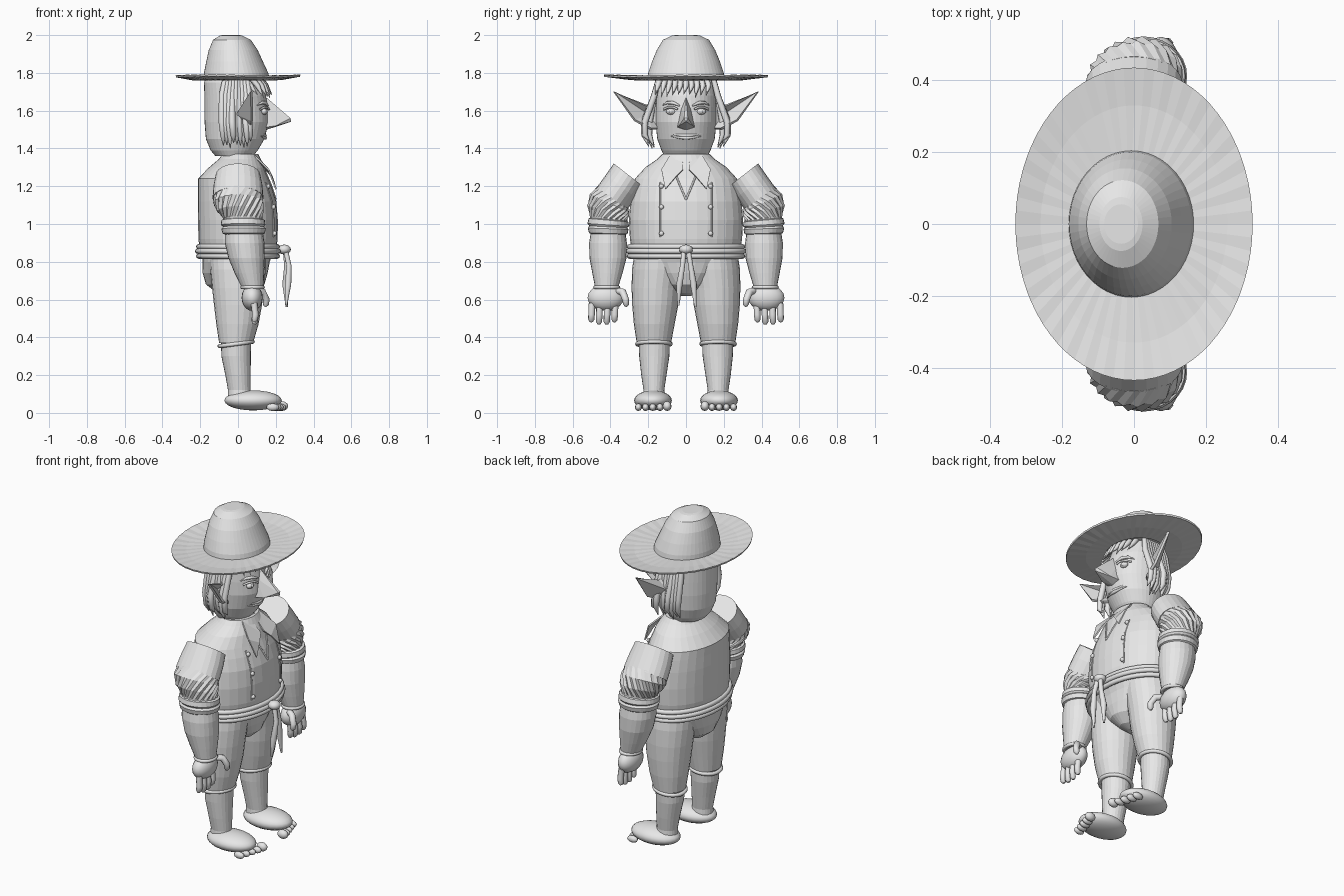
import bpy, bmesh, math, random
from mathutils import Vector, Matrix

random.seed(4)
GREY = bpy.data.materials.new("plain grey")
GREY.diffuse_color = (0.8, 0.8, 0.8, 1)


def finish(ob, mirror=False):
    bpy.context.collection.objects.link(ob)
    ob.data.materials.append(GREY)
    if mirror:
        m = ob.modifiers.new("other side", 'MIRROR')
        m.use_axis = (False, True, False)
        m.use_mirror_merge = False
    return ob


def from_bmesh(name, bm, mirror=False):
    bmesh.ops.recalc_face_normals(bm, faces=bm.faces[:])
    me = bpy.data.meshes.new(name)
    bm.to_mesh(me)
    bm.free()
    return finish(bpy.data.objects.new(name, me), mirror)


def loft(name, rings, segs=32, mirror=False, closed=False):
    """Skin rings of (x, y, z, rx, ry, tilt about x, twist, pleat depth, wave)."""
    bm = bmesh.new()
    loops = []
    for ring in rings:
        x, y, z, rx, ry, tilt, twist, pleat, wave = (list(ring) + [0] * 4)[:9]
        t = math.radians(tilt)
        loop = []
        for i in range(segs):
            a = math.tau * i / segs + twist
            k = 1 - pleat * (i % 2)
            u, v = rx * k * math.cos(a), ry * k * math.sin(a)
            dz = wave * (math.sin(3 * a + 1) + (i % 2) * 0.8)
            loop.append(bm.verts.new((x + u, y + v * math.cos(t), z + v * math.sin(t) + dz)))
        loops.append(loop)
    pairs = list(zip(loops, loops[1:]))
    if closed:
        pairs.append((loops[-1], loops[0]))
    else:
        bm.faces.new(loops[0])
        bm.faces.new(loops[-1])
    for p, q in pairs:
        for i in range(segs):
            j = (i + 1) % segs
            bm.faces.new((p[i], p[j], q[j], q[i]))
    return from_bmesh(name, bm, mirror)


def ball(name, c, r, mirror=False, segs=16):
    bm = bmesh.new()
    bmesh.ops.create_uvsphere(bm, u_segments=segs, v_segments=max(6, segs // 2), radius=1)
    bm.transform(Matrix.Translation(c) @ Matrix.Diagonal((*r, 1)))
    ob = from_bmesh(name, bm, mirror)
    ob.data.shade_smooth()
    return ob


def strand(name, paths, r, mirror=False, cyclic=False):
    """Round tubes; each path is a list of (x, y, z, thickness factor)."""
    cu = bpy.data.curves.new(name, 'CURVE')
    cu.dimensions = '3D'
    cu.bevel_depth = r
    cu.bevel_resolution = 2
    cu.use_fill_caps = True
    for pts in paths:
        sp = cu.splines.new('POLY')
        sp.points.add(len(pts) - 1)
        sp.use_cyclic_u = cyclic
        for p, (x, y, z, k) in zip(sp.points, pts):
            p.co = (x, y, z, 1)
            p.radius = k
    return finish(bpy.data.objects.new(name, cu), mirror)


def hull(name, pts):
    bm = bmesh.new()
    for p in pts:
        bm.verts.new(p)
    bmesh.ops.convex_hull(bm, input=bm.verts[:])
    return from_bmesh(name, bm)


def sheet(name, pts, faces, thick):
    bm = bmesh.new()
    vs = [bm.verts.new(p) for p in pts]
    for f in faces:
        bm.faces.new([vs[i] for i in f])
    ob = from_bmesh(name, bm)
    s = ob.modifiers.new("thickness", 'SOLIDIFY')
    s.thickness = thick
    m = ob.modifiers.new("other side", 'MIRROR')
    m.use_axis = (False, True, False)
    m.use_mirror_merge = False
    return ob


def front_x(rings, y, z):
    """Front surface of an upright loft at height z and side offset y."""
    for a, b in zip(rings, rings[1:]):
        if min(a[2], b[2]) <= z <= max(a[2], b[2]):
            t = (z - a[2]) / (b[2] - a[2])
            cx, rx, ry = (a[i] + (b[i] - a[i]) * t for i in (0, 3, 4))
            return cx + rx * math.sqrt(max(0, 1 - (y / ry) ** 2))
    return 0


# Hat
loft("hat_brim", [(-.005, 0, 1.76, .15, .18), (0, 0, 1.762, .24, .30, 0, 0, 0, .002),
                  (0, 0, 1.778, .328, .432, 0, 0, 0, .002), (0, 0, 1.788, .33, .435, 0, 0, 0, .002),
                  (0, 0, 1.776, .26, .33, 0, 0, 0, .003), (-.005, 0, 1.772, .15, .18)], 72, closed=True)
loft("hat_crown", [(-.007, 0, 1.765, .175, .205), (-.01, 0, 1.80, .17, .20), (-.018, 0, 1.86, .15, .18),
                   (-.025, 0, 1.92, .13, .155), (-.032, 0, 1.975, .10, .122), (-.036, 0, 1.997, .06, .075),
                   (-.036, 0, 2.0, .047, .055)], 48)

# Head and face
HEAD = [(-.02, 0, 1.36, .10, .115), (-.02, 0, 1.39, .125, .13), (-.015, 0, 1.45, .155, .152),
        (-.007, 0, 1.54, .17, .162), (-.01, 0, 1.62, .168, .162), (-.015, 0, 1.68, .163, .16),
        (-.03, 0, 1.75, .15, .152), (-.03, 0, 1.84, .11, .12)]
loft("head", HEAD, 40)
hull("nose", [(.13, .05, 1.51), (.13, -.05, 1.51), (.14, .025, 1.62), (.14, -.025, 1.62), (.15, 0, 1.67),
              (.278, .01, 1.56), (.278, -.01, 1.56), (.282, 0, 1.542), (.20, .038, 1.52),
              (.20, -.038, 1.52), (.14, 0, 1.495)])
ex = front_x(HEAD, .08, 1.595)
ball("eye", (ex, .08, 1.595), (.018, .026, .017), True)
ball("pupil", (ex + .013, .08, 1.595), (.009, .011, .011), True, 10)
strand("eyelid", [[(front_x(HEAD, y, 1.6) + .012, y, 1.607 + h, 1) for y, h in
                   ((.045, 0), (.065, .011), (.095, .011), (.118, 0))]], .006, True)
strand("eyebrow", [[(front_x(HEAD, y, 1.63) + .006, y, z, k) for y, z, k in
                    ((.035, 1.627, .6), (.07, 1.642, 1.2), (.1, 1.642, 1), (.125, 1.628, .3))]], .008, True)
for lip, dz in (("upper_lip", .006), ("lower_lip", -.006)):
    strand(lip, [[(front_x(HEAD, y, 1.462), y, 1.462 + dz + 1.6 * y * y, 1.1 - 9 * abs(y))
                  for y in (-.08, -.05, -.02, 0, .02, .05, .08)]], .009)

# Pointed ears: cupped shell around a hollow centre
sheet("ear", [(-.01, .20, 1.58), (.02, .15, 1.65), (.035, .21, 1.632), (.065, .385, 1.70),
              (.07, .275, 1.545), (.06, .19, 1.50), (.02, .15, 1.50)],
      [(0, i, i + 1) for i in range(1, 6)] + [(0, 6, 1)], .014)

# Hair
locks = []
for i in range(9):
    x = -.085 + i * .018
    low = 1.39 + .04 * random.random() + .004 * abs(i - 4)
    out = .19 + .035 * random.random()
    locks.append([(x * .8, .145, 1.77, 1), (x, .168, 1.68, 1.2), (x, out, 1.54, 1.3),
                  (x + .006, out, 1.47, 1.1), (x + .008, out - .025, low, .15)])
strand("side_hair", locks, .014, True)
fringe = []
for i in range(10):
    y = -.15 + i * .03
    fx = front_x(HEAD, y * .9, 1.74)
    tip = front_x(HEAD, y * .9, 1.69)
    fringe.append([(fx - .01, y * .9, 1.775, 1.2), (fx + .025, y, 1.73, 1.1),
                   (tip + .035, y - .012, 1.665 + .025 * random.random(), .1)])
strand("fringe", fringe, .013)

# Jacket
TORSO = [(0, 0, .85, .20, .285), (0, 0, .92, .21, .297), (0, 0, 1.02, .211, .302),
         (-.005, 0, 1.12, .208, .295), (-.015, 0, 1.19, .197, .283), (-.025, 0, 1.24, .187, .27),
         (-.005, 0, 1.30, .148, .215), (.01, 0, 1.345, .11, .15), (.012, 0, 1.37, .095, .125)]
loft("jacket", TORSO, 32)
sheet("collar_flap", [(.09, .02, 1.372), (.09, .085, 1.365), (.165, .13, 1.29), (.205, .11, 1.185),
                      (.185, .055, 1.25), (.165, .015, 1.29)], [(0, 1, 5), (1, 2, 4, 5), (2, 3, 4)], .008)
zs = (1.29, 1.25, 1.2, 1.13)
strand("neck_opening", [[(front_x(TORSO, y, z), y, z, 1) for y, z in zip((.075, .05, .03, 0), zs)]], .005, True)
strand("jacket_seam", [[(front_x(TORSO, .135, z), .135, z, 1) for z in (1.22, 1.12, 1.02, .93)]], .004, True)
for z in (1.20, 1.09, .95):
    ball("button", (front_x(TORSO, .13, z) + .005, .13, z), (.011, .013, .013), True, 10)

# Rope belt with knot and tails
for z, g in ((.88, 0), (.856, .006), (.83, 0)):
    strand("belt_rope", [[((.208 + g) * math.cos(a), (.30 + g) * math.sin(a), z, 1)
                          for a in (math.tau * i / 40 for i in range(40))]], .014, cyclic=True)
ball("belt_knot", (.245, 0, .865), (.035, .036, .026))
strand("belt_tail", [[(.25, .01, .87, 1), (.258, .025, .78, 1), (.252, .04, .68, 1.3), (.258, .05, .56, .4)],
                     [(.25, -.01, .87, 1), (.27, -.018, .78, 1), (.265, -.035, .68, 1.3),
                      (.255, -.04, .57, .4)]], .014)

# Breeches and lower legs
loft("seat_of_breeches", [(0, 0, .86, .19, .275), (-.01, 0, .80, .178, .262), (-.015, 0, .74, .172, .205),
                          (-.015, 0, .68, .155, .125), (-.01, 0, .635, .10, .06), (-.01, 0, .62, .05, .03)])
loft("breeches_leg", [(0, .145, .83, .15, .13), (0, .15, .76, .147, .136), (0, .16, .66, .137, .128),
                      (0, .163, .57, .127, .122), (-.003, .168, .47, .112, .108), (-.01, .17, .37, .09, .091)],
     24, True)
strand("knee_cuff", [[(-.01 + .088 * math.cos(a), .17 + .089 * math.sin(a), .365 + .012 * math.cos(a), 1)
                      for a in (math.tau * i / 24 for i in range(24))]], .011, True, True)
loft("lower_leg", [(-.01, .168, .38, .08, .083), (-.01, .168, .30, .078, .08), (0, .17, .20, .067, .067),
                   (.007, .17, .12, .06, .055), (.01, .17, .07, .065, .06)], 24, True)

# Bare feet
ball("foot", (.08, .175, .066), (.152, .10, .053), True, 24)
for i in range(5):
    big = .026 if i == 0 else .02
    y = .10 + i * .038
    x = .232 - .012 * i
    ball("toe", (x, y, .01 + big), (.034, big * .9, big), True, 12)

# Puffed sleeves
loft("upper_sleeve", [(0, .305, 1.26, .118, .098, 38), (0, .345, 1.20, .13, .1, 38),
                      (0, .39, 1.137, .135, .1, 36)], 24, True)
loft("pleated_sleeve", [(0, .385, 1.145, .13, .10, 36), (.003, .405, 1.11, .135, .115, 25, .25, .07),
                        (.012, .412, 1.07, .125, .115, 14, .55, .09), (.025, .41, 1.03, .105, .10, 6, .9, .05),
                        (.027, .41, 1.0, .10, .098, 0, .9)], 40, True)
loft("sleeve_cuff", [(.027, .41, 1.025, .10, .095, 5), (.027, .41, 1.02, .115, .106, 5),
                     (.027, .412, .995, .118, .11, 4), (.03, .412, .985, .108, .10, 3),
                     (.03, .412, .975, .118, .108, 2), (.03, .412, .95, .112, .102, 2),
                     (.03, .412, .945, .10, .09)], 28, True)
loft("forearm", [(.03, .412, .97, .10, .09), (.035, .413, .90, .105, .10), (.045, .413, .82, .096, .098),
                 (.06, .416, .74, .078, .08), (.077, .42, .66, .056, .06)], 24, True)

# Hands
strand("wrist_band", [[(.077 + .055 * math.cos(a), .42 + .062 * math.sin(a), .665, 1)
                       for a in (math.tau * i / 24 for i in range(24))]], .01, True, True)
ball("palm", (.075, .425, .61), (.056, .096, .07), True, 20)
fingers = []
for i in range(4):
    y = .375 + i * .041
    low = .47 + (.012 if i in (0, 3) else 0)
    fingers.append([(.085, y, .58, 1), (.092, y + .002, .52, 1), (.088, y + .004, low + .012, .95),
                    (.084, y + .004, low, .5)])
strand("fingers", fingers, .018, True)
strand("thumb", [[(.09, .365, .645, 1), (.13, .335, .64, 1.1), (.15, .32, .60, 1), (.147, .317, .575, .9),
                  (.144, .318, .563, .4)]], .018, True)
